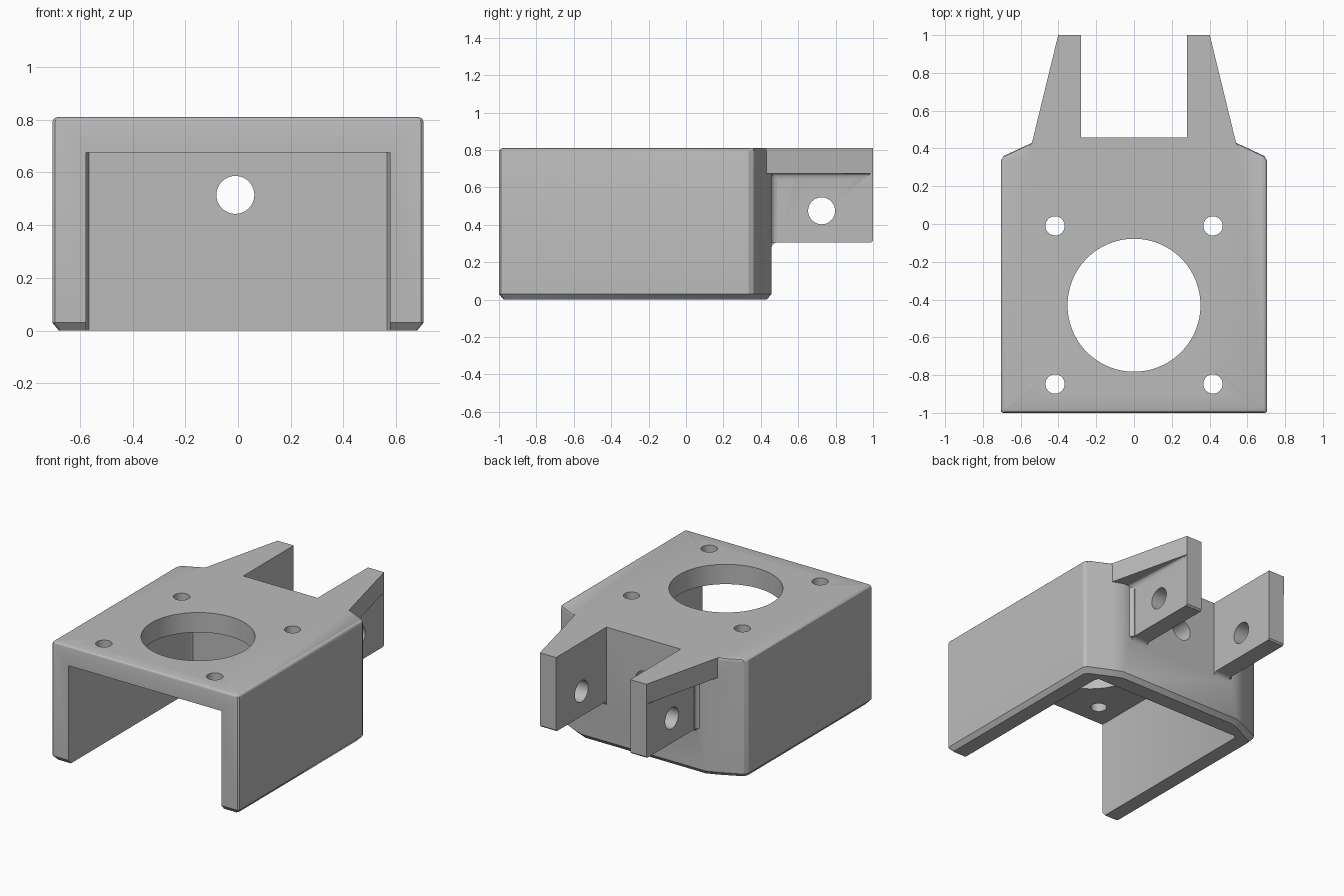
import bpy, bmesh
from math import sin, cos, pi, radians

cube = bpy.data.objects.get("Cube")
if cube:
    bpy.data.objects.remove(cube, do_unlink=True)

grey = bpy.data.materials.new("plain grey")
grey.use_nodes = True
grey.diffuse_color = (0.5, 0.5, 0.5, 1)
grey.node_tree.nodes["Principled BSDF"].inputs["Base Color"].default_value = (0.5, 0.5, 0.5, 1)

HEIGHT = 0.81


def loft(name, rings):
    """Closed solid through rings of matching 3D points."""
    bm = bmesh.new()
    loops = [[bm.verts.new(p) for p in ring] for ring in rings]
    n = len(loops[0])
    for a, b in zip(loops, loops[1:]):
        for i in range(n):
            j = (i + 1) % n
            bm.faces.new((a[i], a[j], b[j], b[i]))
    bm.faces.new(loops[0])
    bm.faces.new(loops[-1])
    bmesh.ops.recalc_face_normals(bm, faces=bm.faces)
    mesh = bpy.data.meshes.new(name)
    bm.to_mesh(mesh)
    bm.free()
    obj = bpy.data.objects.new(name, mesh)
    bpy.context.collection.objects.link(obj)
    mesh.materials.append(grey)
    return obj


def arc(cx, cy, r, start, end, steps=6):
    angles = [radians(start + (end - start) * i / steps) for i in range(steps + 1)]
    return [(cx + r * cos(a), cy + r * sin(a)) for a in angles]


def drill(name, centre, r, depth, axis, sides=48):
    """Cylinder cutter along the x, y or z axis."""
    k = "xyz".index(axis)
    rings = []
    for d in (-depth / 2, depth / 2):
        ring = []
        for i in range(sides):
            a = 2 * pi * i / sides
            p = list(centre)
            p[k] += d
            p[(k + 1) % 3] += r * cos(a)
            p[(k + 2) % 3] += r * sin(a)
            ring.append(p)
        rings.append(ring)
    return loft(name, rings)


def combine(target, other, operation):
    mod = target.modifiers.new(operation, "BOOLEAN")
    mod.operation = operation
    mod.solver = "EXACT"
    mod.object = other
    bpy.context.view_layer.objects.active = target
    bpy.ops.object.modifier_apply(modifier=mod.name)
    bpy.data.objects.remove(other, do_unlink=True)


# Housing: plan outline lofted upward, chamfered below and rounded above
half = [(0.695, -1), (0.705, -0.99), (0.705, 0.335), (0.69, 0.36), (0.54, 0.43), (0.47, 0.457)]
plan = half + [(-x, y) for x, y in reversed(half)]


def level(z, inset, back=0):
    return [(x * (1 - inset / 0.705), y + inset if y < -0.9 else y - back, z) for x, y in plan]


bracket = loft("mounting_bracket", [
    level(0, 0.025, 0.025), level(0.03, 0), level(HEIGHT - 0.02, 0),
    level(HEIGHT - 0.01, 0.003), level(HEIGHT - 0.003, 0.01), level(HEIGHT, 0.02)])

# Rear arms: plate, tapering top gusset and the rounded joint with the housing
plate = [(0.36, HEIGHT), (0.36, 0.275)] + arc(0.487, 0.275, 0.03, 180, 90)
plate += [(0.99, 0.305), (1, 0.315), (1, HEIGHT)]
gusset_edge = [(0.3, HEIGHT), (0.54, HEIGHT), (0.54, 0.675)]
gusset_edge += arc(0.44, 0.635, 0.04, 90, 180) + [(0.3, 0.635)]
joint = [(0.38, 0.4), (0.44, 0.4)] + arc(0.44, 0.487, 0.035, 270, 180) + [(0.38, 0.487)]


def gusset_ring(s, y, t):
    return [(s * (0.4 + (x - 0.4) * t if x > 0.4 else x), y, z) for x, z in gusset_edge]


for s in (1, -1):
    combine(bracket, loft("arm_plate", [[(s * x, y, z) for y, z in plate] for x in (0.28, 0.401)]), "UNION")
    combine(bracket, loft("arm_gusset", [gusset_ring(s, 0.36, 1.123), gusset_ring(s, 1, 0.01)]), "UNION")
    combine(bracket, loft("arm_joint", [[(s * x, y, z) for x, y in joint] for z in (0.306, 0.7)]), "UNION")

# Open cavity inside the housing
room = [(0.577, -1.1), (0.577, 0.3), (0.565, 0.325)]
room += [(-x, y) for x, y in reversed(room)]
combine(bracket, loft("cavity", [[(x, y, z) for x, y in room] for z in (-0.1, 0.675)]), "DIFFERENCE")

# Bores: large top opening, four screw holes, rear wall hole, arm pivot holes
combine(bracket, drill("top_opening", (0, -0.43, 0.75), 0.352, 0.3, "z", 96), "DIFFERENCE")
for x in (0.418, -0.418):
    for y in (-0.01, -0.847):
        combine(bracket, drill("screw_hole", (x, y, 0.75), 0.051, 0.3, "z"), "DIFFERENCE")
combine(bracket, drill("rear_hole", (-0.01, 0.4, 0.515), 0.072, 0.4, "y"), "DIFFERENCE")
combine(bracket, drill("pivot_hole", (0, 0.725, 0.475), 0.072, 1.4, "x"), "DIFFERENCE")

# Smooth the rounded surfaces, keep the machined edges sharp
bpy.ops.object.select_all(action="DESELECT")
bracket.select_set(True)
bpy.context.view_layer.objects.active = bracket
bpy.ops.object.shade_smooth_by_angle(angle=radians(28))
